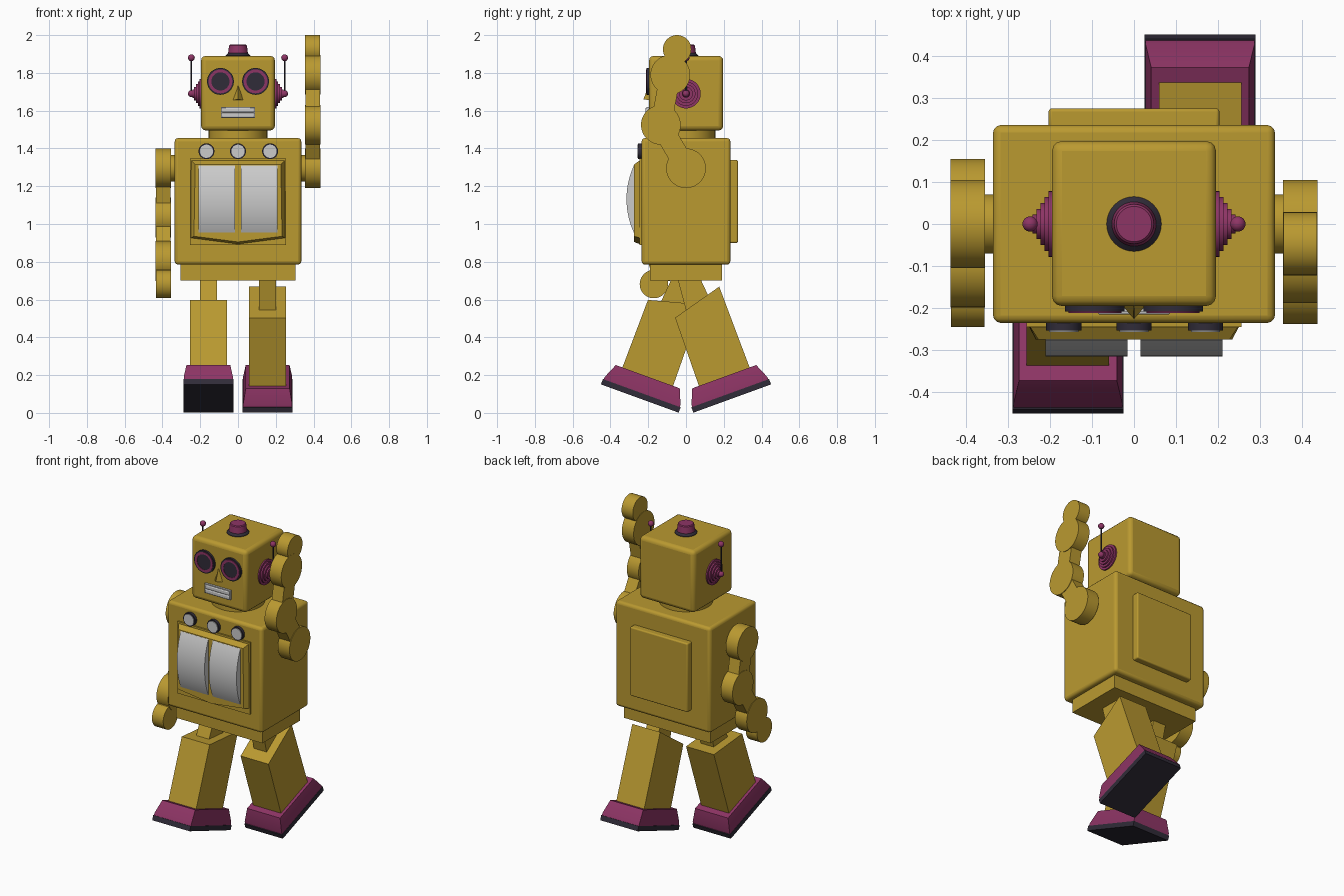
import bpy, bmesh
from math import sin, cos, pi, radians, atan2, hypot, asin
from mathutils import Matrix, Vector

if "Cube" in bpy.data.objects:
    bpy.data.objects.remove(bpy.data.objects["Cube"])


def material(name, rgb):
    m = bpy.data.materials.new(name)
    m.diffuse_color = (*rgb, 1)
    m.use_nodes = True
    m.node_tree.nodes["Principled BSDF"].inputs["Base Color"].default_value = m.diffuse_color
    return m


GOLD = material("gold_tin", (0.49, 0.32, 0.03))
PLUM = material("plum", (0.27, 0.035, 0.13))
DARK = material("dark", (0.03, 0.025, 0.04))

# rotations that send local +z to a world axis
AXIS = {"z": Matrix.Identity(4), "x": Matrix.Rotation(pi / 2, 4, "Y"),
        "-x": Matrix.Rotation(-pi / 2, 4, "Y"), "-y": Matrix.Rotation(pi / 2, 4, "X")}


def loft(name, rings, mat=None, matrix=None, bevel=0):
    """Closed solid skinned through rings of equal point count."""
    bm = bmesh.new()
    loops = [[bm.verts.new(p) for p in ring] for ring in rings]
    n = len(loops[0])
    for a, b in zip(loops, loops[1:]):
        for i in range(n):
            j = (i + 1) % n
            bm.faces.new((a[i], a[j], b[j], b[i]))
    bm.faces.new(loops[0][::-1])
    bm.faces.new(loops[-1])
    bmesh.ops.recalc_face_normals(bm, faces=bm.faces)
    me = bpy.data.meshes.new(name)
    bm.to_mesh(me)
    bm.free()
    ob = bpy.data.objects.new(name, me)
    bpy.context.collection.objects.link(ob)
    if mat:
        me.materials.append(mat)
    if matrix:
        ob.matrix_world = matrix
    if bevel:
        mod = ob.modifiers.new("bevel", "BEVEL")
        mod.width, mod.segments = bevel, 3
    return ob


def box(name, x, y, z, mat=None, bevel=0, matrix=None):
    ring = lambda h: [(x[0], y[0], h), (x[1], y[0], h), (x[1], y[1], h), (x[0], y[1], h)]
    return loft(name, [ring(z[0]), ring(z[1])], mat, matrix, bevel)


def turned(name, profile, loc, axis="z", mat=None, n=48):
    """Turned solid from (radius, height) pairs along an axis."""
    rings = [[(r * cos(2 * pi * i / n), r * sin(2 * pi * i / n), h) for i in range(n)]
             for r, h in profile]
    return loft(name, rings, mat, Matrix.Translation(loc) @ AXIS[axis])


# body
box("torso", (-.335, .335), (-.235, .235), (.785, 1.455), GOLD, .018)
box("pelvis", (-.305, .305), (-.19, .19), (.70, .80), GOLD)
box("back_panel", (-.203, .203), (.22, .275), (.90, 1.338), GOLD, .008)
turned("neck", [(.155, 1.44), (.155, 1.51)], (0, 0, 0), "z", GOLD)

# chest panel with a pointed lower edge
box("chest_plate", (-.255, .255), (-.245, -.22), (.89, 1.348), GOLD)
back = [(-.25, 1.34), (-.252, .925), (0, .892), (.252, .925), (.25, 1.34)]
front = [(-.227, 1.315), (-.233, .935), (0, .905), (.233, .935), (.227, 1.315)]
loft("chest_frame", [[(x, -.24, z) for x, z in back], [(x, -.275, z) for x, z in front]], GOLD)

# bulging chest windows, an arc swept sideways
R, half = .425, asin(.178 / .425)
arc = [(-.315 + R * (1 - cos(t)), 1.132 + R * sin(t))
       for t in [half * (i / 10 - 1) for i in range(21)]]
arc += [(-.26, arc[-1][1]), (-.26, arc[0][1])]
for side, x0 in (("left", .015), ("right", -.21)):
    loft("chest_window_" + side, [[(x, y, z) for y, z in arc] for x in (x0, x0 + .195)])

# chest lights
for i, x in enumerate((-.167, 0, .17)):
    turned(f"light_rim_{i}", [(.042, 0), (.042, .028)], (x, -.225, 1.385), "-y", DARK)
    turned(f"light_lens_{i}", [(.035, 0), (.035, .032)], (x, -.225, 1.385), "-y")

# head
box("head", (-.195, .195), (-.195, .197), (1.495, 1.89), GOLD, .024)
turned("cap_base", [(.065, 0), (.065, .008), (.052, .02)], (0, 0, 1.885), "z", DARK)
turned("cap", [(.055, 0), (.047, .058), (.042, .063)], (0, 0, 1.887), "z", PLUM)
loft("nose", [[(-.031, -.19, 1.655), (.031, -.19, 1.655), (.002, -.19, 1.733), (-.002, -.19, 1.733)],
              [(-.001, -.225, 1.66), (.001, -.225, 1.66), (.001, -.2, 1.73), (-.001, -.2, 1.73)]], GOLD)
box("mouth", (-.09, .09), (-.208, -.185), (1.56, 1.62))
for i in range(2):
    box(f"mouth_bar_{i}", (-.086, .086), (-.215, -.2), (1.564 + .027 * i, 1.588 + .027 * i), None, .005)

for s, side in ((1, "left"), (-1, "right")):
    eye = (s * .093, -.19, 1.755)
    turned("eye_rim_" + side, [(.071, 0), (.071, .018)], eye, "-y", DARK)
    turned("eye_ring_" + side, [(.063, 0), (.063, .021), (.048, .021), (.048, .018)], eye, "-y", PLUM)
    turned("eye_pupil_" + side, [(.048, 0), (.048, .019)], eye, "-y", DARK)
    # stepped ear
    steps = []
    for i, r in enumerate((.078, .064, .05, .036, .022)):
        steps += [(r, .0095 * i), (r, .0095 * (i + 1))]
    turned("ear_" + side, steps, (s * .194, 0, 1.69), "x" if s > 0 else "-x", PLUM)
    # antenna
    turned("antenna_rod_" + side, [(.004, 0), (.004, .19)], (s * .247, 0, 1.69), "z", DARK, 12)
    for tag, z in (("tip", 1.88), ("joint", 1.69)):
        ball = [(.018 * sin(pi * k / 12) + .0001, -.018 * cos(pi * k / 12)) for k in range(13)]
        turned(f"antenna_{tag}_{side}", ball, (s * .247, 0, z), "z", PLUM, 24)

# arms: discs joined by narrow links, as (y, z, radius)
ARMS = {"left": (1, [(0, 1.295, .105), (-.133, 1.525, .105), (-.083, 1.79, .105), (-.047, 1.925, .075)]),
        "right": (-1, [(0, 1.295, .105), (.05, 1.034, .105), (-.093, .804, .105), (-.17, .682, .075)])}
for side, (s, joints) in ARMS.items():
    turned("shoulder_hub_" + side, [(.07, -.05), (.07, .05)], (s * .34, 0, 1.295), "x", GOLD)
    for part, (y, z, r) in zip(("shoulder", "elbow", "wrist", "hand"), joints):
        t = .0395 if part == "hand" else .041
        turned(f"{part}_disc_{side}", [(r, -t), (r, t)], (s * .395, y, z), "x", GOLD)
    for i, (a, b) in enumerate(zip(joints, joints[1:])):
        turn = Matrix.Rotation(atan2(b[1] - a[1], b[0] - a[0]), 4, "X")
        box(f"arm_link_{i}_{side}", (-.038, .038), (0, hypot(b[0] - a[0], b[1] - a[1])), (-.055, .055),
            GOLD, 0, Matrix.Translation((s * .395, a[0], a[1])) @ turn)


# striding legs, built around the hip and swung 20 degrees
def rect(hx, hy, z):
    return [(-hx, -hy, z), (hx, -hy, z), (hx, hy, z), (-hx, hy, z)]


for s, side in ((1, "left"), (-1, "right")):
    m = Matrix.Translation((s * .157, 0, .748)) @ Matrix.Rotation(radians(20 * s), 4, "X")
    loft("thigh_" + side, [rect(.045, .075, -.25), rect(.045, .055, -.02)], GOLD, m)
    top = [(-.098, -.138, -.21), (.098, -.138, -.21), (.098, .138, -.135), (-.098, .138, -.135)]
    loft("shin_" + side, [rect(.098, .143, -.61), top], GOLD, m)
    loft("boot_" + side, [rect(.13, .215, -.69), rect(.13, .213, -.67), rect(.116, .18, -.592)], PLUM, m)
    loft("sole_" + side, [rect(.132, .219, -.715), rect(.132, .219, -.685)], DARK, m)

bpy.context.view_layer.update()
for ob in bpy.data.objects:
    ob.select_set(True)
    bpy.context.view_layer.objects.active = ob
bpy.ops.object.shade_smooth_by_angle(angle=radians(30))
